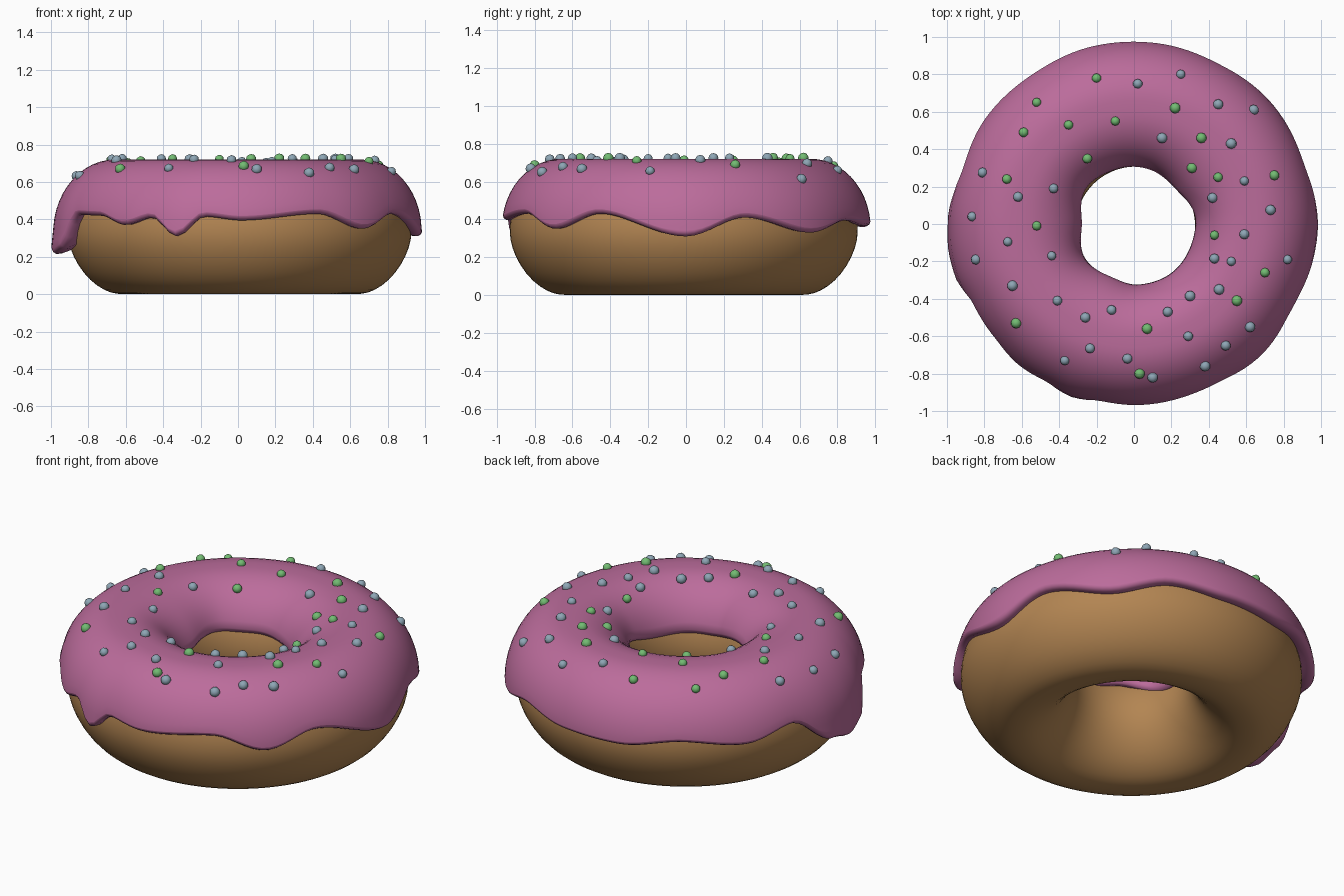
import bpy, bmesh, math, random

if "Cube" in bpy.data.objects:
    bpy.data.objects.remove(bpy.data.objects["Cube"])

random.seed(4)
DOUGH_C = (0.008, -0.012)


def material(name, rgb):
    m = bpy.data.materials.new(name)
    m.diffuse_color = (*rgb, 1)
    m.use_nodes = True
    m.node_tree.nodes["Principled BSDF"].inputs["Base Color"].default_value = m.diffuse_color
    return m


PINK = material("pink icing", (0.50, 0.15, 0.33))
TAN = material("golden dough", (0.45, 0.235, 0.085))
GREEN = material("green sprinkle", (0.17, 0.50, 0.17))
BLUE = material("grey blue sprinkle", (0.27, 0.38, 0.46))


def finish(bm, name, mat):
    bmesh.ops.recalc_face_normals(bm, faces=bm.faces)
    me = bpy.data.meshes.new(name)
    bm.to_mesh(me)
    bm.free()
    me.materials.append(mat)
    for p in me.polygons:
        p.use_smooth = True
    ob = bpy.data.objects.new(name, me)
    bpy.context.collection.objects.link(ob)
    return ob


def ring_solid(name, section, steps, mat, centre=(0, 0)):
    """Sweep a closed section(angle) -> [(r, z)] around the z axis."""
    bm = bmesh.new()
    loops = []
    for i in range(steps):
        a = 2 * math.pi * i / steps
        loops.append([bm.verts.new((centre[0] + r * math.cos(a),
                                    centre[1] + r * math.sin(a), z))
                      for r, z in section(a)])
    n = len(loops[0])
    for i in range(steps):
        p, q = loops[i], loops[(i + 1) % steps]
        for j in range(n):
            k = (j + 1) % n
            bm.faces.new((p[j], q[j], q[k], p[k]))
    return finish(bm, name, mat)


def wave(knots, a):
    """Smooth periodic interpolation of (degrees, value) knots."""
    d = math.degrees(a) % 360
    ext = knots + [(knots[0][0] + 360, knots[0][1])]
    for (d0, v0), (d1, v1) in zip(ext, ext[1:]):
        if d0 <= d <= d1:
            t = (d - d0) / (d1 - d0)
            t = t * t * (3 - 2 * t)
            return v0 + (v1 - v0) * t
    return knots[0][1]


# Dough: flat-bottomed ring, inner side mirrored from outer side
half = [(0.66, 0), (0.72, 0.018), (0.80, 0.07), (0.87, 0.16), (0.91, 0.25),
        (0.925, 0.33), (0.915, 0.43), (0.87, 0.54), (0.78, 0.63), (0.69, 0.665)]
dough_section = half + [(1.24 - r, z) for r, z in reversed(half)]
dough = ring_solid("dough", lambda a: dough_section, 64, TAN, DOUGH_C)
sub = dough.modifiers.new("smooth", "SUBSURF")
sub.levels = sub.render_levels = 1

# Icing: drip edge heights and hole radius by angle
EDGE = [(0, .31), (19, .41), (43, .33), (63, .395), (82, .365), (103, .36),
        (123, .40), (145, .365), (162, .42), (179, .25), (188, .215), (196, .24),
        (206, .425), (219, .42), (231, .37), (241, .41), (250, .31), (259, .415),
        (271, .395), (297, .43), (314, .35), (331, .43)]
HOLE = [(0, .32), (38, .285), (75, .30), (110, .30), (140, .31), (178, .275),
        (215, .315), (245, .295), (275, .32), (310, .325)]


def outer_r(z):
    if z > 0.36:
        return 0.66 + 0.31 * math.sqrt(max(0, 1 - ((z - 0.36) / 0.36) ** 2))
    return 0.97 + (0.36 - z) * 0.1


def icing_section(a):
    low = wave(EDGE, a)
    hole = wave(HOLE, a)
    inner = 0.47 + 0.02 * math.sin(3 * a + 1) + 0.012 * math.sin(5 * a)
    pts = []
    # inner lip and inner wall
    pts += [(hole + 0.08, inner + 0.05), (hole + 0.05, inner - 0.015),
            (hole + 0.02, inner - 0.015)]
    t0 = math.asin(min(1, (inner + 0.01 - 0.42) / 0.30))
    for k in range(10):
        t = t0 + (math.pi / 2 - t0) * k / 10
        pts.append((0.60 - (0.60 - hole) * math.cos(t), 0.42 + 0.30 * math.sin(t)))
    # top and outer wall
    pts.append((0.60, 0.72))
    bulge = max(0, 0.42 - low) * 0.1
    stop = low + 0.025
    te = math.asin(max(0.0, (stop - 0.36) / 0.36))
    for k in range(13):
        t = math.pi / 2 + (te - math.pi / 2) * k / 12
        z = 0.36 + 0.36 * math.sin(t)
        pts.append((outer_r(z) + bulge * (k / 12) ** 2, z))
    z0 = pts[-1][1]
    for k in range(1, 4):
        z = z0 + (stop - z0) * k / 3
        pts.append((outer_r(z) + bulge, z - 0.0005 * k))
    # rounded outer lip tucked into the dough
    r = pts[-1][0]
    pts += [(r - 0.006, low + 0.010), (r - 0.022, low), (r - 0.05, low + 0.002),
            (r - 0.10, low + 0.02), (r - 0.14, low + 0.08)]
    return pts


ring_solid("icing", icing_section, 144, PINK)


def top_z(r):
    if r > 0.66:
        return 0.36 + 0.36 * math.sqrt(max(0, 1 - ((r - 0.66) / 0.31) ** 2))
    if r < 0.60:
        return 0.42 + 0.30 * math.sqrt(max(0, 1 - ((0.60 - r) / 0.30) ** 2))
    return 0.72


# Sprinkles: small balls resting on the icing
GREENS = [(-.20, .78), (-.52, .65), (-.59, .49), (-.35, .53), (-.10, .55), (-.25, .35),
          (.22, .62), (.36, .46), (.31, .30), (.45, .25), (.75, .26), (-.68, .24),
          (-.52, -.01), (.43, -.06), (.70, -.26), (.55, -.41), (-.63, -.53),
          (.07, -.56), (.03, -.80)]
BLUES = [(.25, .80), (.02, .75), (.45, .64), (.64, .61), (.15, .46), (.52, .43),
         (.59, .23), (.42, .14), (.73, .075), (.59, -.055), (.82, -.19), (.43, -.185),
         (.52, -.20), (.455, -.35), (.30, -.385), (.18, -.47), (.29, -.60), (.62, -.55),
         (.49, -.65), (.38, -.76), (.10, -.82), (-.035, -.72), (-.12, -.46),
         (-.26, -.50), (-.235, -.665), (-.37, -.73), (-.41, -.41), (-.65, -.33),
         (-.44, -.17), (-.675, -.095), (-.845, -.19), (-.865, .04), (-.81, .275),
         (-.62, .145), (-.43, .19)]


def sprinkles(name, spots, mat):
    bm = bmesh.new()
    for x, y in spots:
        z = top_z(math.hypot(x, y)) + 0.004
        size = random.uniform(0.024, 0.029)
        new = bmesh.ops.create_icosphere(bm, subdivisions=2, radius=size)["verts"]
        bmesh.ops.translate(bm, verts=new, vec=(x, y, z))
    finish(bm, name, mat)


sprinkles("green_sprinkles", GREENS, GREEN)
sprinkles("blue_sprinkles", BLUES, BLUE)
